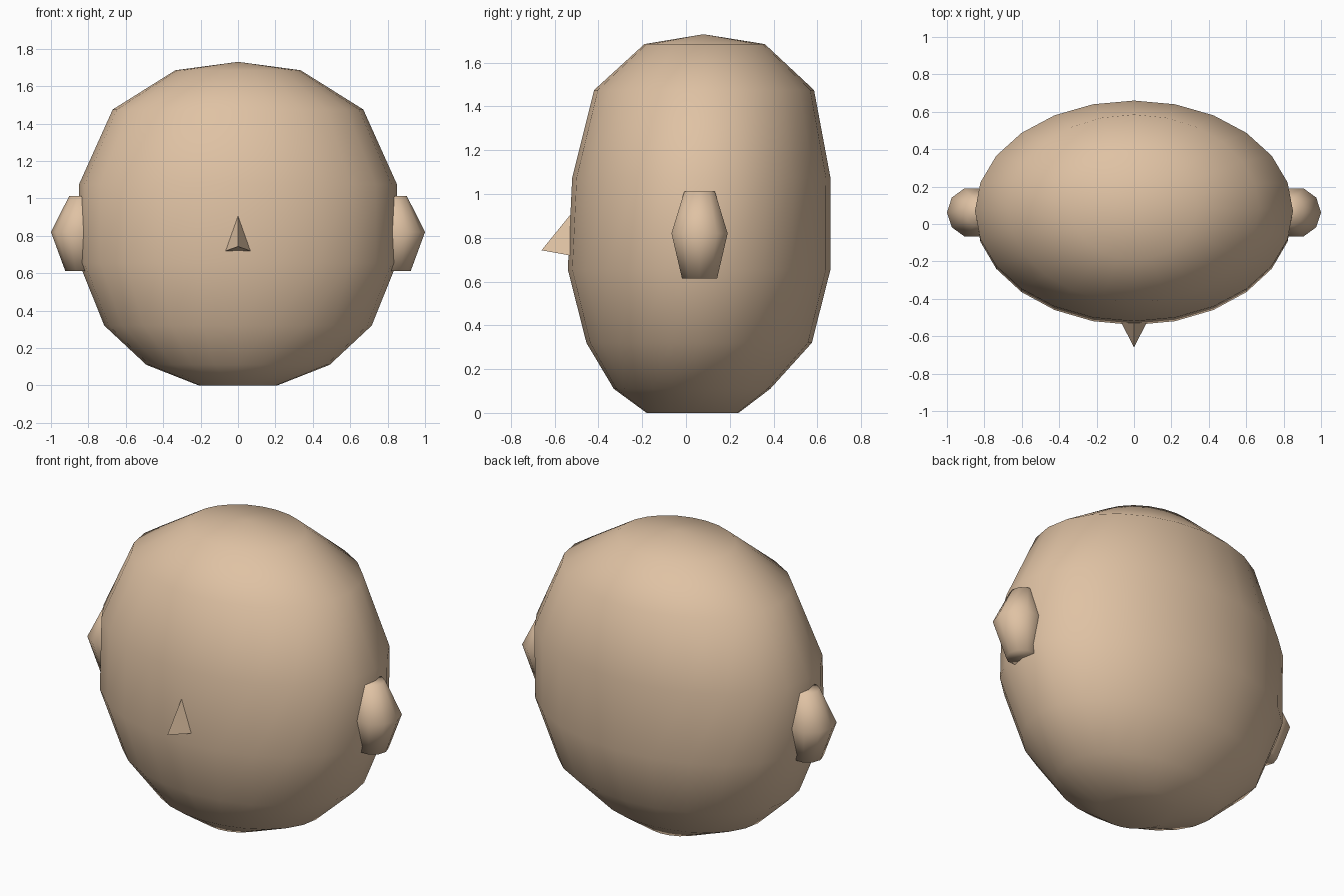
import bpy, bmesh, math

if "Cube" in bpy.data.objects:
    bpy.data.objects.remove(bpy.data.objects["Cube"])

skin = bpy.data.materials.new("skin")
skin.diffuse_color = (0.74, 0.54, 0.37, 1)
skin.use_nodes = True
skin.node_tree.nodes["Principled BSDF"].inputs["Base Color"].default_value = skin.diffuse_color


def finish(name, bm, smooth=True):
    bmesh.ops.recalc_face_normals(bm, faces=bm.faces)
    for f in bm.faces:
        f.smooth = smooth
    mesh = bpy.data.meshes.new(name)
    bm.to_mesh(mesh)
    bm.free()
    mesh.materials.append(skin)
    ob = bpy.data.objects.new(name, mesh)
    bpy.context.collection.objects.link(ob)
    return ob


def loft(name, rings, sides, apex=None):
    """Stack elliptical rings (z, cx, cy, rx, ry); close with caps or an apex."""
    bm = bmesh.new()
    loops = []
    for z, cx, cy, rx, ry in rings:
        loops.append([bm.verts.new((cx + rx * math.cos(2 * math.pi * i / sides),
                                    cy + ry * math.sin(2 * math.pi * i / sides), z))
                      for i in range(sides)])
    for a, b in zip(loops, loops[1:]):
        for i in range(sides):
            j = (i + 1) % sides
            bm.faces.new((a[i], a[j], b[j], b[i]))
    bm.faces.new(loops[0])
    if apex:
        tip = bm.verts.new(apex)
        for i in range(sides):
            bm.faces.new((loops[-1][i], loops[-1][(i + 1) % sides], tip))
    else:
        bm.faces.new(loops[-1])
    return finish(name, bm)


# Head: z, half width, front y, back y
profile = [(0, 0.21, -0.18, 0.24), (0.11, 0.49, -0.33, 0.385),
           (0.32, 0.715, -0.455, 0.575), (0.655, 0.85, -0.54, 0.66),
           (1.075, 0.85, -0.52, 0.66), (1.475, 0.67, -0.42, 0.585),
           (1.685, 0.335, -0.19, 0.36)]
loft("head", [(z, 0, (f + b) / 2, w, (b - f) / 2) for z, w, f, b in profile],
     24, (0, 0.08, 1.73))

# Ears: ten-sided spindles, mirrored
for side, name in ((1, "left_ear"), (-1, "right_ear")):
    ear = [(0.613, 0.84, 0.084), (0.82, 0.865, 0.135), (1.012, 0.83, 0.073)]
    loft(name, [(z, side * cx, 0.062, side * r, r) for z, cx, r in ear], 10)

# Nose: three-sided spike sunk into the face
bm = bmesh.new()
tip, top, left, right = [bm.verts.new(p) for p in (
    (0, -0.66, 0.743), (0, -0.48, 0.965), (-0.092, -0.48, 0.71), (0.092, -0.48, 0.71))]
for f in ((tip, top, left), (tip, right, top), (tip, left, right), (top, right, left)):
    bm.faces.new(f)
finish("nose", bm, smooth=False)
